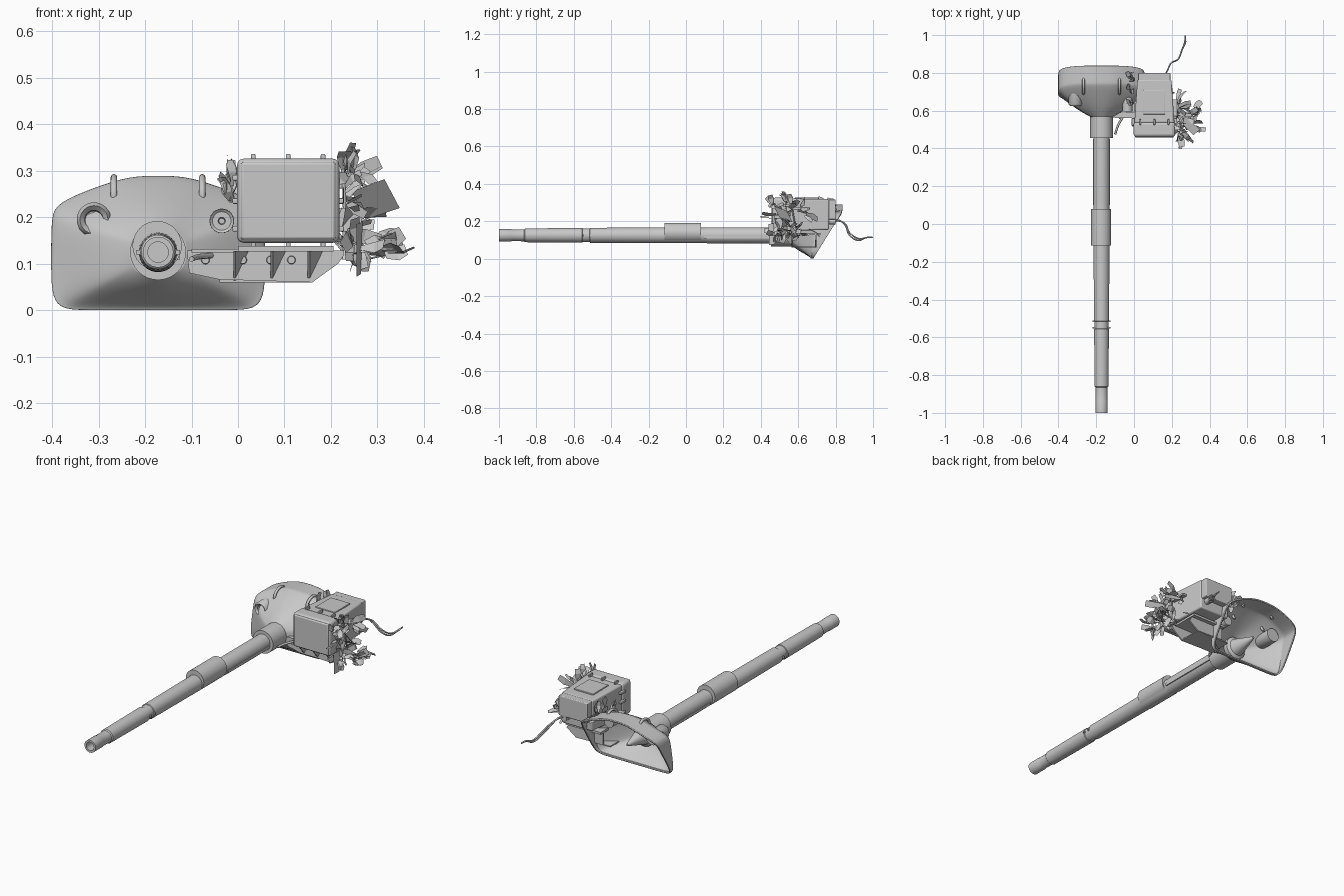
import bpy, bmesh, math, random
from mathutils import Vector

random.seed(11)
CX, CZ = -0.172, 0.125          # gun axis

grey = bpy.data.materials.new("plain_grey")
grey.diffuse_color = (0.58, 0.58, 0.58, 1)


def finish(name, bm, smooth=True, bevel=0):
    bmesh.ops.recalc_face_normals(bm, faces=bm.faces)
    me = bpy.data.meshes.new(name)
    bm.to_mesh(me)
    bm.free()
    me.materials.append(grey)
    ob = bpy.data.objects.new(name, me)
    bpy.context.collection.objects.link(ob)
    if bevel:
        m = ob.modifiers.new("bevel", 'BEVEL')
        m.width, m.segments = bevel, 3
    if smooth:
        bpy.ops.object.select_all(action='DESELECT')
        bpy.context.view_layer.objects.active = ob
        ob.select_set(True)
        bpy.ops.object.shade_smooth_by_angle(angle=math.radians(35))
    return ob


def loft(bm, rings, caps=(False, False)):
    vs = [[bm.verts.new(p) for p in r] for r in rings]
    n = len(vs[0])
    for a, b in zip(vs, vs[1:]):
        for i in range(n):
            bm.faces.new((a[i], a[(i + 1) % n], b[(i + 1) % n], b[i]))
    if caps[0]:
        bm.faces.new(vs[0])
    if caps[1]:
        bm.faces.new(vs[-1])


def lathe(name, cx, cz, profile, n=32):
    """Turned part along y; profile is (y, radius)."""
    bm = bmesh.new()
    loft(bm, [[(cx + r * math.cos(2 * math.pi * i / n), y, cz + r * math.sin(2 * math.pi * i / n))
               for i in range(n)] for y, r in profile], (True, True))
    return finish(name, bm)


def block(name, x, y, z, bevel=0.0, back=None):
    """Box; back = (x0, x1, z0, z1) tapers the far end."""
    b = back or (*x, *z)
    bm = bmesh.new()
    loft(bm, [[(p, y[k], q) for p, q in ((r[0], r[2]), (r[1], r[2]), (r[1], r[3]), (r[0], r[3]))]
              for k, r in enumerate(((*x, *z), b))], (True, True))
    return finish(name, bm, bevel > 0, bevel)


def tube(name, pts, r):
    cu = bpy.data.curves.new(name, 'CURVE')
    cu.dimensions, cu.bevel_depth, cu.bevel_resolution, cu.use_fill_caps = '3D', r, 2, True
    cu.resolution_u = 6
    sp = cu.splines.new('BEZIER')
    sp.bezier_points.add(len(pts) - 1)
    for bp, p in zip(sp.bezier_points, pts):
        bp.co = p
        bp.handle_left_type = bp.handle_right_type = 'AUTO'
    cu.materials.append(grey)
    ob = bpy.data.objects.new(name, cu)
    bpy.context.collection.objects.link(ob)


# Barrel, sleeve, evacuator and root
lathe("barrel", CX, CZ, [(-0.9, 0.022), (-1.0, 0.022), (-1.0, 0.033), (-0.935, 0.033), (-0.93, 0.031),
                         (-0.865, 0.032), (-0.86, 0.037), (-0.555, 0.039), (-0.553, 0.036),
                         (-0.515, 0.036), (-0.513, 0.04), (-0.11, 0.042), (0.08, 0.042),
                         (0.09, 0.041), (0.12, 0.043), (0.45, 0.043), (0.58, 0.043)])
lathe("bore_evacuator", CX - 0.002, 0.139, [(-0.115, 0.045), (-0.115, 0.053), (0.08, 0.053), (0.08, 0.045)])
lathe("barrel_collar", CX, CZ, [(0.455, 0.043), (0.455, 0.06), (0.60, 0.06), (0.61, 0.045), (0.74, 0.006)])
for s in (-1, 1):
    block("sleeve_rail", (CX + s * 0.043 - 0.003, CX + s * 0.043 + 0.003), (0.1, 0.45), (0.108, 0.122))
    for y in (-0.55, -0.515):
        block("sleeve_clamp_tab", (CX + s * 0.041 - 0.006, CX + s * 0.041 + 0.006),
              (y - 0.004, y + 0.004), (0.12, 0.13))

# Mantlet shell, open at the leaning back
half = [(0, 0), (0.1, 0), (0.18, 0), (0.213, 0.006), (0.23, 0.035), (0.23, 0.11), (0.23, 0.195),
        (0.222, 0.222), (0.19, 0.243), (0.12, 0.27), (0.06, 0.288), (0, 0.29)]
outline = half + [(-x, z) for x, z in half[-2:0:-1]]


def mantlet_ring(scale, lip=0.0, low=0.15):
    pts = []
    for x, z in outline:
        y = min(0.68 + 0.62 * z, 0.838) - lip * (low + min(z, 0.2) / 0.2)
        pts.append((CX + x * scale, y, CZ + (z - CZ) * scale))
    return pts


def blend(a, b, t):
    return [Vector(p).lerp(Vector(q), t) for p, q in zip(a, b)]


r_edge, r_lip = mantlet_ring(1), mantlet_ring(1, 0.085)
r_face = mantlet_ring(0.92, 0.11)
hub = []
for x, z in outline:
    a = math.atan2(z - CZ, x)
    hub.append((CX + 0.06 * math.cos(a), 0.567, CZ + 0.06 * math.sin(a)))
mid = [Vector((p.x, p.y - 0.008, p.z)) for p in blend(r_face, hub, 0.55)]
bm = bmesh.new()
loft(bm, [r_edge, blend(r_edge, r_lip, 0.1), blend(r_edge, r_lip, 0.9), r_lip, r_face, mid,
          blend(mid, hub, 0.8), hub])
shell = finish("mantlet_shell", bm)
for p in shell.data.polygons:
    p.use_smooth = True
m = shell.modifiers.new("round", 'SUBSURF')
m.levels = m.render_levels = 2
m = shell.modifiers.new("thickness", 'SOLIDIFY')
m.thickness, m.offset = 0.008, -1

# Sight port, coaxial port and lifting eyes
lathe("sight_port", -0.31, 0.195, [(0.66, 0.018), (0.636, 0.02), (0.626, 0.03), (0.636, 0.037), (0.73, 0.037)])
lathe("coaxial_port", -0.035, 0.192, [(0.61, 0.006), (0.6, 0.008), (0.6, 0.02), (0.595, 0.026), (0.70, 0.027)], 24)
for x in (-0.267, -0.077):
    tube("lifting_eye", [(x, 0.705, 0.215), (x, 0.69, 0.25), (x, 0.715, 0.28),
                         (x, 0.76, 0.28), (x, 0.775, 0.255)], 0.007)

# Searchlight housing
block("lamp_front_frame", (-0.002, 0.218), (0.462, 0.54), (0.145, 0.326), 0.014)
block("lamp_front_cover", (0.006, 0.21), (0.457, 0.47), (0.152, 0.319), 0.006)
block("lamp_body", (0.002, 0.214), (0.535, 0.765), (0.148, 0.322), 0.008, (0.018, 0.198, 0.155, 0.318))
block("lamp_back_plate", (0.022, 0.192), (0.755, 0.8), (0.21, 0.316), 0.004)
block("lamp_top_panel", (0.05, 0.165), (0.58, 0.71), (0.312, 0.326), 0.003)
lathe("lamp_back_socket", 0.16, 0.2, [(0.75, 0.016), (0.8, 0.016)], 16)

# Latches around the frame
for x in (0.033, 0.108, 0.183):
    for z in (0.326, 0.143):
        block("frame_latch", (x - 0.005, x + 0.005), (0.525, 0.555), (z - 0.01, z + 0.01), 0.003)
for x in (-0.003, 0.219):
    for z in (0.175, 0.235, 0.285):
        block("side_latch", (x - 0.009, x + 0.009), (0.52, 0.56), (z - 0.006, z + 0.006), 0.003)
block("side_clamp", (0.203, 0.23), (0.57, 0.66), (0.262, 0.275), 0.003)

# Bracket holding the lamp to the mantlet
side = [(-0.11, 0.128), (-0.105, 0.08), (-0.04, 0.066), (0.16, 0.06), (0.215, 0.1), (0.235, 0.128)]
for y in (0.565, 0.69):
    bm = bmesh.new()
    cut = side if y < 0.6 else [(0.0, 0.128), (0.0, 0.066)] + side[3:5] + [(0.2, 0.128)]
    loft(bm, [[(x, yy, z) for x, z in cut] for yy in (y, y + 0.008)], (True, True))
    finish("bracket_web", bm, False)
block("bracket_shelf", (0.0, 0.205), (0.51, 0.72), (0.126, 0.138))
block("bracket_tie", (-0.1, 0.02), (0.56, 0.59), (0.124, 0.132))
block("bracket_floor", (-0.04, 0.16), (0.57, 0.695), (0.06, 0.066))
for x in (-0.07, 0.01, 0.07, 0.115):
    lathe("bracket_bolt", x, 0.108, [(0.556, 0.008), (0.57, 0.01)], 12)
for x in (-0.01, 0.07, 0.15):
    bm = bmesh.new()
    loft(bm, [[(x + d, 0.515, 0.127), (x + d + 0.03, 0.57, 0.127), (x + d, 0.57, 0.064)]
              for d in (0, 0.005)], (True, True))
    finish("bracket_rib", bm, False)
tube("bracket_arm", [(-0.1, 0.475, 0.11), (-0.085, 0.52, 0.115), (-0.05, 0.58, 0.118)], 0.006)

# Loose cable pair behind the lamp
for k in (0, 1):
    tube("cable", [(0.16, 0.78, 0.205), (0.18, 0.82, 0.205 - 0.004 * k), (0.195, 0.85, 0.18 + 0.008 * k),
                   (0.235, 0.875, 0.125 + 0.014 * k), (0.255, 0.925, 0.098 + 0.009 * k),
                   (0.268 + 0.004 * k, 0.96, 0.112), (0.272, 0.998 - 0.02 * k, 0.115)], 0.004)


# Camouflage foliage made of flat folded leaves
def leaves(name, count, lo, hi, d, spread, length):
    bm = bmesh.new()
    for _ in range(count):
        p = Vector([random.uniform(a, b) for a, b in zip(lo, hi)])
        v = Vector([a + random.uniform(-spread, spread) for a in d]).normalized()
        w = v.cross(Vector([random.uniform(-1, 1) for _ in range(3)])).normalized()
        n, L = v.cross(w), random.uniform(*length)
        w *= random.uniform(0.009, 0.02)
        q = [p - w * 0.5, p + w * 0.5, p + v * L * 0.55 + w + n * 0.006,
             p + v * L * 0.55 - w + n * 0.006, p + v * L + w * 0.8, p + v * L - w * 0.8]
        b = [bm.verts.new(c) for c in q]
        bm.faces.new(b[:4])
        bm.faces.new((b[3], b[2], b[4], b[5]))
    finish(name, bm, False)


leaves("side_leaves", 22, (0.225, 0.48, 0.12), (0.245, 0.66, 0.3), (0.5, -0.05, 0), 0.8, (0.05, 0.085))
leaves("outer_leaves", 13, (0.27, 0.5, 0.115), (0.325, 0.6, 0.15), (1, 0.05, 0), 0.5, (0.045, 0.07))
leaves("far_leaves", 5, (0.29, 0.58, 0.12), (0.325, 0.62, 0.16), (1, 0.5, 0), 0.3, (0.045, 0.065))
leaves("upper_leaves", 8, (0.225, 0.46, 0.285), (0.25, 0.62, 0.31), (0.1, -0.3, 1), 0.5, (0.04, 0.055))
leaves("front_leaves", 9, (0.235, 0.45, 0.11), (0.27, 0.52, 0.3), (0.25, -0.8, 0), 0.6, (0.05, 0.075))
leaves("lower_leaves", 8, (0.235, 0.48, 0.12), (0.27, 0.6, 0.15), (0.05, -0.2, -1), 0.4, (0.035, 0.06))
leaves("inner_leaves", 11, (-0.03, 0.62, 0.22), (0.0, 0.77, 0.3), (-0.3, 0, 0.9), 0.45, (0.04, 0.06))
leaves("rear_leaves", 5, (-0.02, 0.75, 0.23), (0.0, 0.79, 0.27), (-0.2, 0.9, 0.3), 0.4, (0.04, 0.06))

# Two broad leaves and the twigs carrying the foliage
bm = bmesh.new()
for quad in (((0.245, 0.54, 0.255), (0.315, 0.47, 0.282), (0.348, 0.5, 0.22), (0.275, 0.57, 0.195)),
             ((0.255, 0.44, 0.185), (0.268, 0.47, 0.19), (0.265, 0.475, 0.078), (0.255, 0.445, 0.072)),
             ((0.215, 0.55, 0.22), (0.27, 0.52, 0.218), (0.262, 0.51, 0.168), (0.215, 0.55, 0.17))):
    bm.faces.new([bm.verts.new(p) for p in quad])
finish("broad_leaves", bm, False)
for a, b in ((0.11, 0.03), (0.13, 0.0), (0.15, -0.02)):
    tube("twig", [(0.205, 0.6, 0.15), (0.25, 0.57, a), (0.3, 0.55 + b, a + 0.005), (0.33, 0.55 + 2 * b, a + 0.015)], 0.002)
tube("foliage_stem", [(0.226, 0.6, 0.11), (0.23, 0.58, 0.2), (0.225, 0.56, 0.32)], 0.004)
